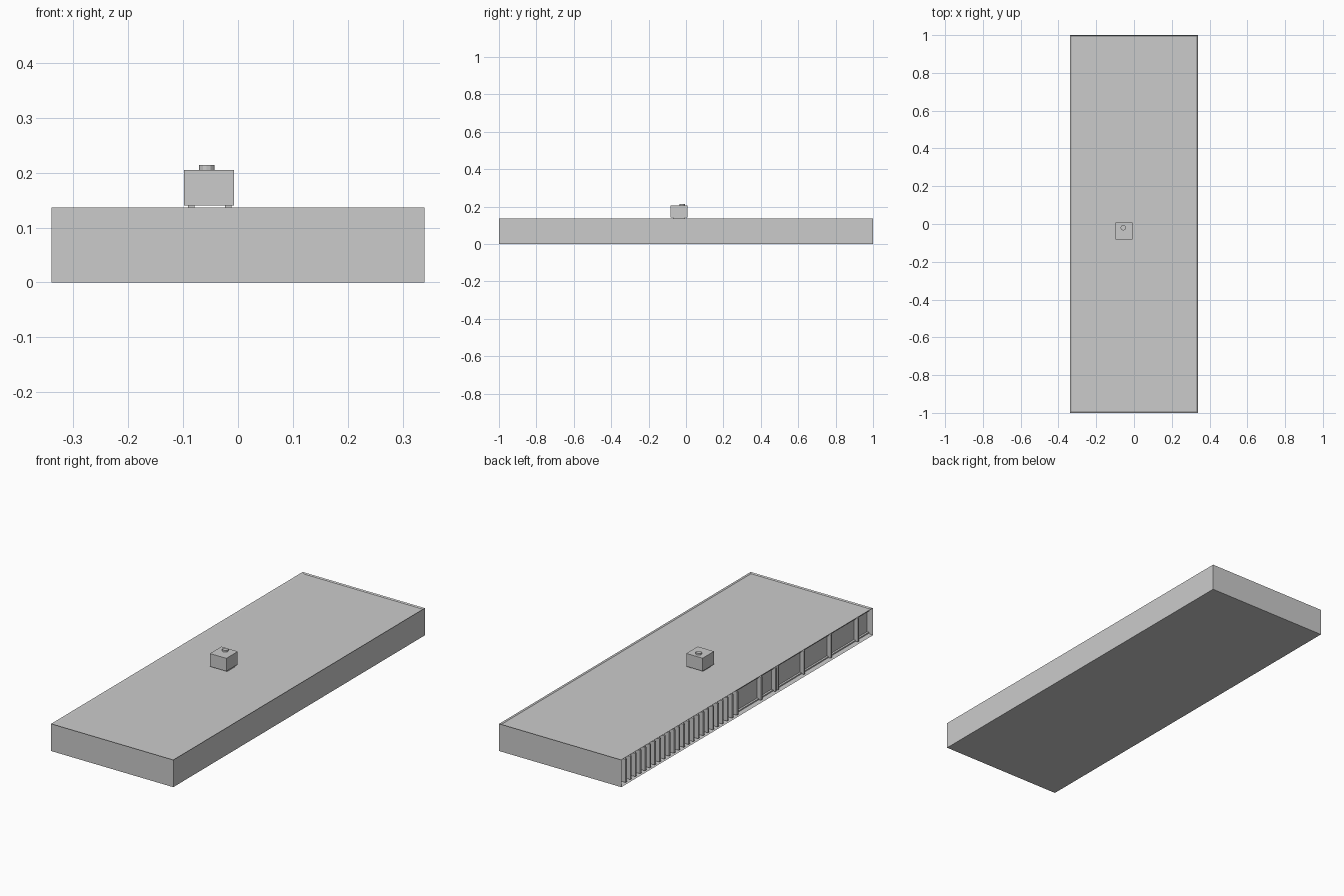
import bpy, bmesh
from mathutils import Vector

if "Cube" in bpy.data.objects:
    bpy.data.objects.remove(bpy.data.objects["Cube"])


def finish(bm, name):
    me = bpy.data.meshes.new(name)
    bm.to_mesh(me)
    bm.free()
    ob = bpy.data.objects.new(name, me)
    bpy.context.collection.objects.link(ob)
    return ob


def add_box(bm, x0, x1, y0, y1, z0, z1):
    vs = bmesh.ops.create_cube(bm, size=1)["verts"]
    bmesh.ops.scale(bm, vec=(x1 - x0, y1 - y0, z1 - z0), verts=vs)
    bmesh.ops.translate(bm, vec=((x0 + x1) / 2, (y0 + y1) / 2, (z0 + z1) / 2), verts=vs)


def boxes(name, items):
    bm = bmesh.new()
    for b in items:
        add_box(bm, *b)
    return finish(bm, name)


W, L, H = 0.34, 1.0, 0.137
RIM, DROP = 0.006, 0.005        # roof parapet
EDGE, RECESS = 0.01, 0.025      # shopfront opening
XF, XG = -W, -W + RECESS        # facade plane, glass plane
Z0, Z1 = EDGE, H - EDGE

# Building shell: block with sunken roof and recessed left facade
bm = bmesh.new()
add_box(bm, -W, W, -L, L, 0, H)
for direction, width, depth in ((Vector((0, 0, 1)), RIM, DROP),
                                (Vector((-1, 0, 0)), EDGE, RECESS)):
    bm.normal_update()
    face = max(bm.faces, key=lambda f: (f.normal.dot(direction) > 0.99) * f.calc_area())
    bmesh.ops.inset_region(bm, faces=[face], thickness=width, use_even_offset=True)
    bmesh.ops.translate(bm, vec=-direction * depth, verts=face.verts[:])
finish(bm, "building_shell")

# Vertical slats over the back half of the facade
pitch = 0.0385
boxes("facade_slats", [(XF, XG, y - 0.005, y + 0.005, Z0, Z1)
                       for y in (0.075 + i * pitch for i in range(24))])

# Window posts and rails over the front half
posts = [-0.12, -0.235, -0.255, -0.46, -0.675, -0.89]
boxes("window_posts", [(XF + 0.003, XG, y - 0.005, y + 0.005, Z0, Z1) for y in posts])
boxes("window_rails", [(XG - 0.01, XG, -L + EDGE, 0.07, z, z + 0.006)
                       for z in (Z0, Z1 - 0.006)])

# Rooftop unit on two rails with a round vent
ROOF = H - DROP
boxes("roof_unit", [(-0.098, -0.007, -0.083, 0.008, 0.14, 0.205)])
boxes("roof_unit_rails", [(x, x + 0.012, -0.07, -0.005, ROOF, 0.14)
                          for x in (-0.091, -0.024)])
bm = bmesh.new()
vs = bmesh.ops.create_cone(bm, cap_ends=True, segments=12, radius1=0.014,
                           radius2=0.014, depth=0.009)["verts"]
bmesh.ops.translate(bm, vec=(-0.057, -0.02, 0.2095), verts=vs)
finish(bm, "roof_vent")
